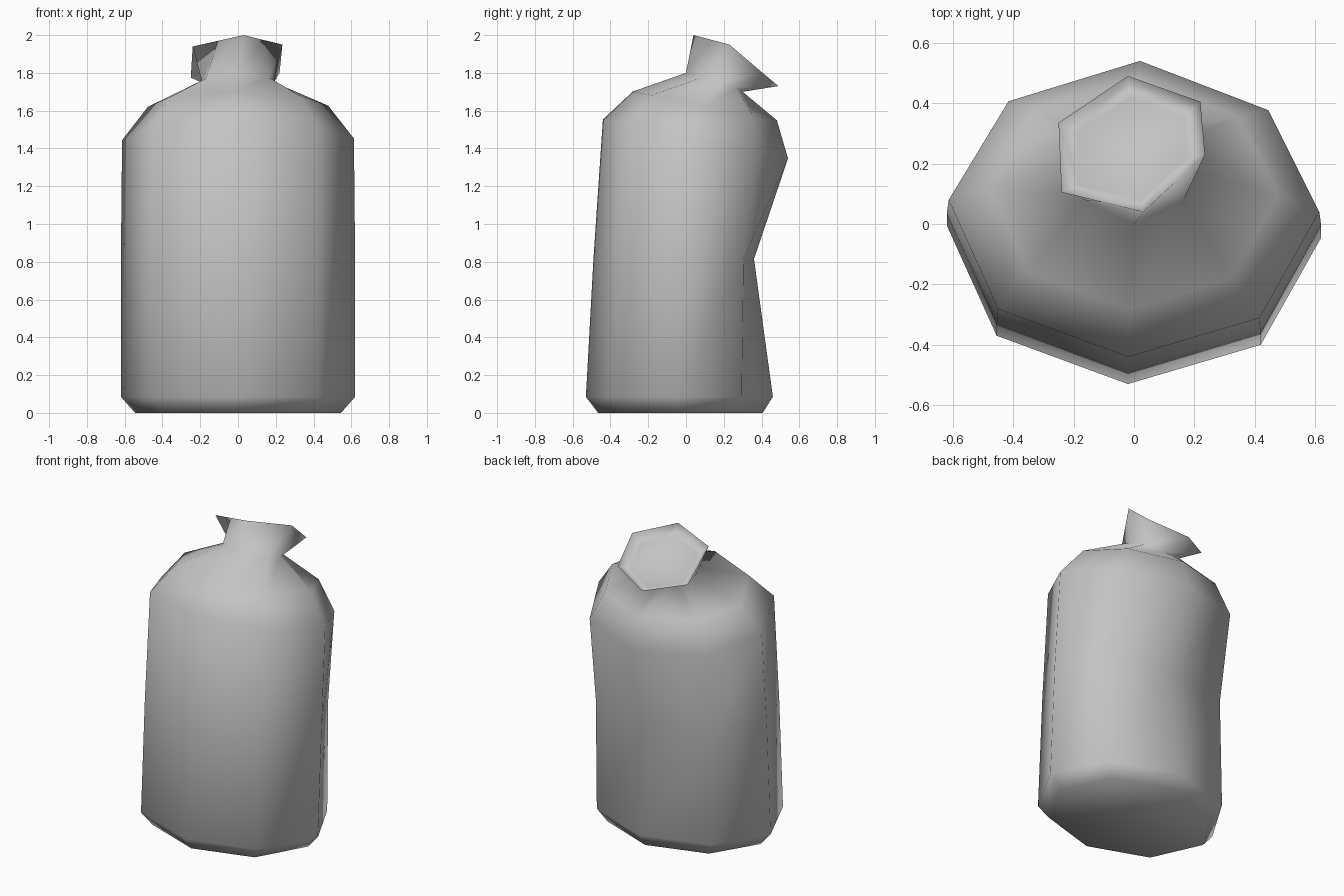
import bpy
import bmesh
from mathutils import Vector

cube = bpy.data.objects.get("Cube")
if cube:
    bpy.data.objects.remove(cube, do_unlink=True)

# Sack cloth
cloth = bpy.data.materials.new("grey_cloth")
cloth.use_nodes = True
GREY = (0.55, 0.55, 0.55, 1)
cloth.diffuse_color = GREY
cloth.node_tree.nodes["Principled BSDF"].inputs["Base Color"].default_value = GREY

# Uneven eight-sided outline, starting at the front and going towards +x
OUTLINE = [(-.02, -.495), (.42, -.365), (.62, -.01), (.45, .33),
           (.02, .495), (-.42, .36), (-.62, .03), (-.455, -.335)]


def ring(cy, z, scale=1.0, tilt=0.0):
    """Outline moved to cy, at height z, sinking towards the back by tilt."""
    return [Vector((x * scale, cy + y * scale, z - tilt * y * scale)) for x, y in OUTLINE]


# Body rings
base = ring(-.03, 0, .88)
lower = ring(-.035, .085)
waist = ring(.005, .815)
upper = ring(.05, 1.45, .99, .21)
shoulder = ring(.1, 1.625, .77, .2)

# Dent across the back
for i, dent in ((3, .03), (4, .14), (5, .06)):
    waist[i].y -= dent

# Tied neck and flared mouth leaning back
neck = [Vector(p) for p in (
    (0, 0, 1.8), (.165, .08, 1.775), (.19, .18, 1.75), (.14, .27, 1.72),
    (0, .3, 1.7), (-.13, .27, 1.72), (-.19, .18, 1.75), (-.17, .08, 1.77))]
front, right, back_right, back, back_left, left = [Vector(p) for p in (
    (.03, .04, 2), (.235, .23, 1.95), (.22, .405, 1.8),
    (-.02, .49, 1.73), (-.25, .335, 1.775), (-.24, .105, 1.94))]
rim = [front, (front + right) / 2, right, back_right,
       back, back_left, left, (front + left) / 2]

# Shallow hollow inside the mouth
heart = Vector((0, .2, 1.78))
hollow = [p.lerp(heart, .25) - Vector((0, 0, .02)) for p in rim]

# Skin the rings
bm = bmesh.new()
loops = [[bm.verts.new(p) for p in r]
         for r in (base, lower, waist, upper, shoulder, neck, rim, hollow)]
for a, b in zip(loops, loops[1:]):
    for i in range(8):
        j = (i + 1) % 8
        bm.faces.new((a[i], a[j], b[j], b[i]))
bm.faces.new(loops[0][::-1])
centre = bm.verts.new(sum(hollow, Vector()) / 8)
for i in range(8):
    bm.faces.new((loops[-1][i], loops[-1][(i + 1) % 8], centre))
for f in bm.faces:
    f.smooth = True

mesh = bpy.data.meshes.new("sack")
bm.to_mesh(mesh)
bm.free()
mesh.materials.append(cloth)
sack = bpy.data.objects.new("sack", mesh)
bpy.context.collection.objects.link(sack)
